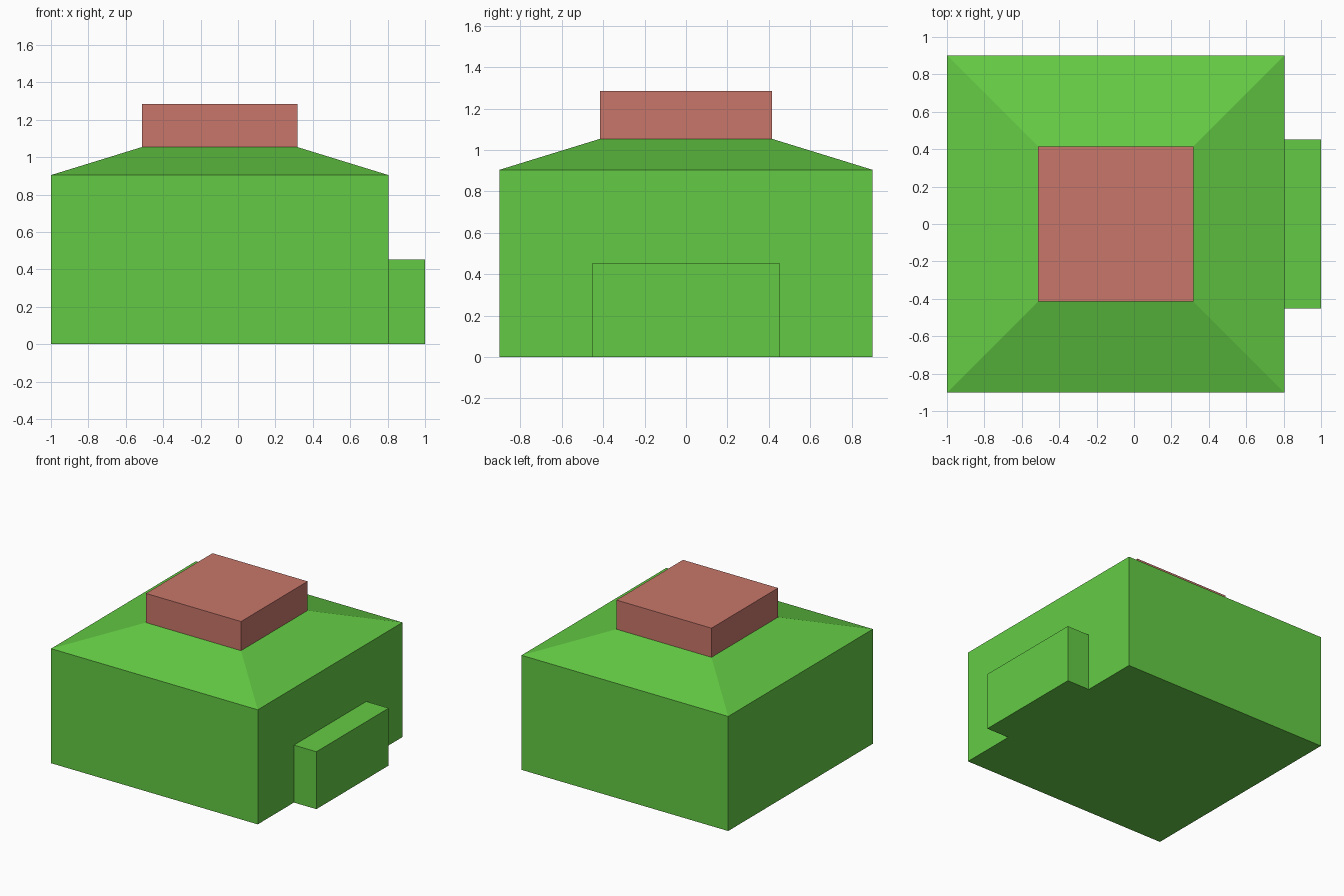
import bpy, bmesh

if "Cube" in bpy.data.objects:
    bpy.data.objects.remove(bpy.data.objects["Cube"])

CX = -0.098          # centre of the main block in x
HALF = 0.902         # half width of the main block
CAP = 0.415          # half width of the cap
WALL, ROOF, TOP = 0.904, 1.054, 1.284


def material(name, color):
    m = bpy.data.materials.new(name)
    m.diffuse_color = (*color, 1)
    m.use_nodes = True
    m.node_tree.nodes["Principled BSDF"].inputs["Base Color"].default_value = m.diffuse_color
    return m


def rect(x0, x1, y0, y1, z):
    return [(x0, y0, z), (x1, y0, z), (x1, y1, z), (x0, y1, z)]


def square(half, z):
    return rect(CX - half, CX + half, -half, half, z)


def stack(name, rings, mat):
    """Closed solid lofted through rectangles, bottom to top."""
    bm = bmesh.new()
    loops = [[bm.verts.new(p) for p in ring] for ring in rings]
    bm.faces.new(loops[0][::-1])
    bm.faces.new(loops[-1])
    for a, b in zip(loops, loops[1:]):
        for i in range(4):
            j = (i + 1) % 4
            bm.faces.new((a[i], a[j], b[j], b[i]))
    mesh = bpy.data.meshes.new(name)
    bm.to_mesh(mesh)
    bm.free()
    mesh.materials.append(mat)
    obj = bpy.data.objects.new(name, mesh)
    bpy.context.collection.objects.link(obj)
    return obj


green = material("green", (0.127, 0.597, 0.058))
red = material("red", (0.578, 0.181, 0.144))

# Main block with its sloped shoulders
stack("body", [square(HALF, 0), square(HALF, WALL), square(CAP, ROOF)], green)

# Low block on the right side
stack("side_block", [rect(CX + HALF, 1, -0.451, 0.451, z) for z in (0, 0.453)], green)

# Cap on top
stack("cap", [square(CAP, ROOF), square(CAP, TOP)], red)
